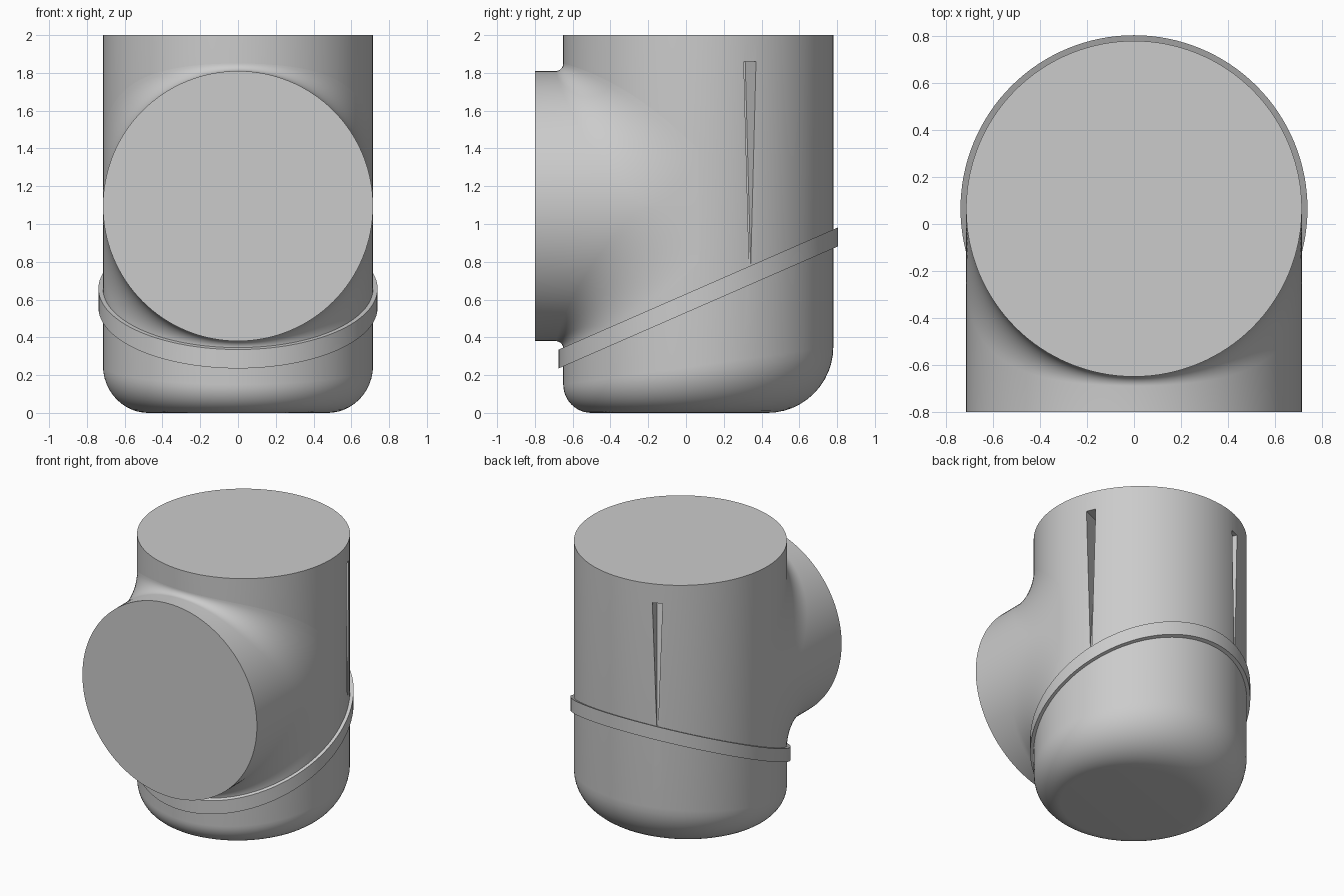
import bpy, bmesh, math
from mathutils import Vector, Matrix

R = 0.715          # radius of both pipes
YC = 0.065         # centre of the upright pipe
ZC = 1.095         # axis height of the side branch
FRONT = -0.8       # open end of the branch
N = 128            # sides of the pipes

cube = bpy.data.objects.get("Cube")
if cube:
    bpy.data.objects.remove(cube, do_unlink=True)

grey = bpy.data.materials.new("plain_grey")
grey.use_nodes = True
colour = (0.6, 0.6, 0.6, 1)
grey.diffuse_color = colour
grey.node_tree.nodes["Principled BSDF"].inputs["Base Color"].default_value = colour


def finish(bm, name):
    bmesh.ops.remove_doubles(bm, verts=bm.verts, dist=1e-5)
    bmesh.ops.recalc_face_normals(bm, faces=bm.faces)
    mesh = bpy.data.meshes.new(name)
    bm.to_mesh(mesh)
    bm.free()
    mesh.materials.append(grey)
    obj = bpy.data.objects.new(name, mesh)
    bpy.context.collection.objects.link(obj)
    return obj


def smooth(obj, angle=35):
    bpy.ops.object.select_all(action='DESELECT')
    obj.select_set(True)
    bpy.context.view_layer.objects.active = obj
    bpy.ops.object.shade_smooth_by_angle(angle=math.radians(angle))


def loft(bm, rows, closed):
    """Skin rows of points; closed joins each row's ends."""
    rows = [[bm.verts.new(p) for p in row] for row in rows]
    for a, b in zip(rows, rows[1:]):
        n = len(a)
        for i in range(n if closed else n - 1):
            j = (i + 1) % n
            bm.faces.new((a[i], a[j], b[j], b[i]))
    return rows


def around(radius, height):
    """Loop round the upright axis; radius and height depend on the angle."""
    loop = []
    for i in range(N):
        a = math.tau * i / N
        r = radius(a)
        loop.append((r * math.cos(a), YC + r * math.sin(a), height(a)))
    return loop


# Upright pipe: the rounded bottom edge widens towards the back
def edge(a):
    return 0.25 + 0.1 * math.sin(a)


bm = bmesh.new()
loops = [around(lambda a: R, lambda a: 2)]
for k in range(13):
    t = math.pi / 2 * k / 12
    loops.append(around(lambda a: R - edge(a) * (1 - math.cos(t)),
                        lambda a: edge(a) * (1 - math.sin(t))))
rows = loft(bm, loops, True)
bm.faces.new(rows[0])
bm.faces.new(rows[-1])
body = finish(bm, "pipe_body")


# Tapered recesses that run down to the collar
def cut_slot(azimuth, bottom):
    bm = bmesh.new()
    bmesh.ops.create_cube(bm, size=2)
    for v in bm.verts:
        top = v.co.z > 0
        half_width, depth = (0.035, 0.15) if top else (0.005, 0.004)
        v.co = Vector((R + 0.05 if v.co.x > 0 else R - depth,
                       v.co.y * half_width, 1.86 if top else bottom))
    bm.transform(Matrix.Translation((0, YC, 0)) @ Matrix.Rotation(azimuth, 4, 'Z'))
    cutter = finish(bm, "slot_cutter")
    cutter.hide_render = True
    mod = body.modifiers.new("slot", 'BOOLEAN')
    mod.operation = 'DIFFERENCE'
    mod.solver = 'EXACT'
    mod.object = cutter
    bpy.context.view_layer.objects.active = body
    bpy.ops.object.modifier_apply(modifier=mod.name)
    bpy.data.objects.remove(cutter, do_unlink=True)


cut_slot(math.radians(22.5), 0.79)
cut_slot(math.radians(112.5), 0.955)
smooth(body)


# Side branch: each strip runs back along the pipe, then flares into the body
def strip(angle, side):
    x, h = R * math.sin(angle), R * math.cos(angle)
    flare = 0.04 + 0.26 * math.sin(angle) ** 2
    points = [(x, FRONT, ZC + side * h)]
    for k in range(13):
        t = math.pi / 2 * k / 12
        points.append((x, YC - h - flare * (1 - math.sin(t)),
                       ZC + side * (h + flare * (1 - math.cos(t)))))
    return points


bm = bmesh.new()
angles = [math.pi * (i / (N // 2) - 0.5) for i in range(N // 2 + 1)]
for side in (1, -1):
    rows = loft(bm, [strip(a, side) for a in angles], False)
    # flat web between the flares on each flank
    for row in (rows[0], rows[-1]):
        corner = bm.verts.new((row[0].co.x, YC, ZC))
        for a, b in zip(row[1:], row[2:]):
            bm.faces.new((a, b, corner))
bmesh.ops.remove_doubles(bm, verts=bm.verts, dist=1e-5)
rim = [e for e in bm.edges if e.is_boundary
       and all(abs(v.co.y - FRONT) < 1e-4 for v in e.verts)]
bmesh.ops.contextual_create(bm, geom=rim)
smooth(finish(bm, "side_branch"))


# Sloping collar
def collar_loop(radius, lift):
    return around(lambda a: radius,
                  lambda a: 0.235 + lift + 0.437 * (YC + radius * math.sin(a) + 0.675))


bm = bmesh.new()
inner, outer = R - 0.015, R + 0.024
section = [(inner, 0), (outer, 0), (outer, 0.1), (inner, 0.1), (inner, 0)]
loft(bm, [collar_loop(r, lift) for r, lift in section], True)
smooth(finish(bm, "sloping_collar"))
